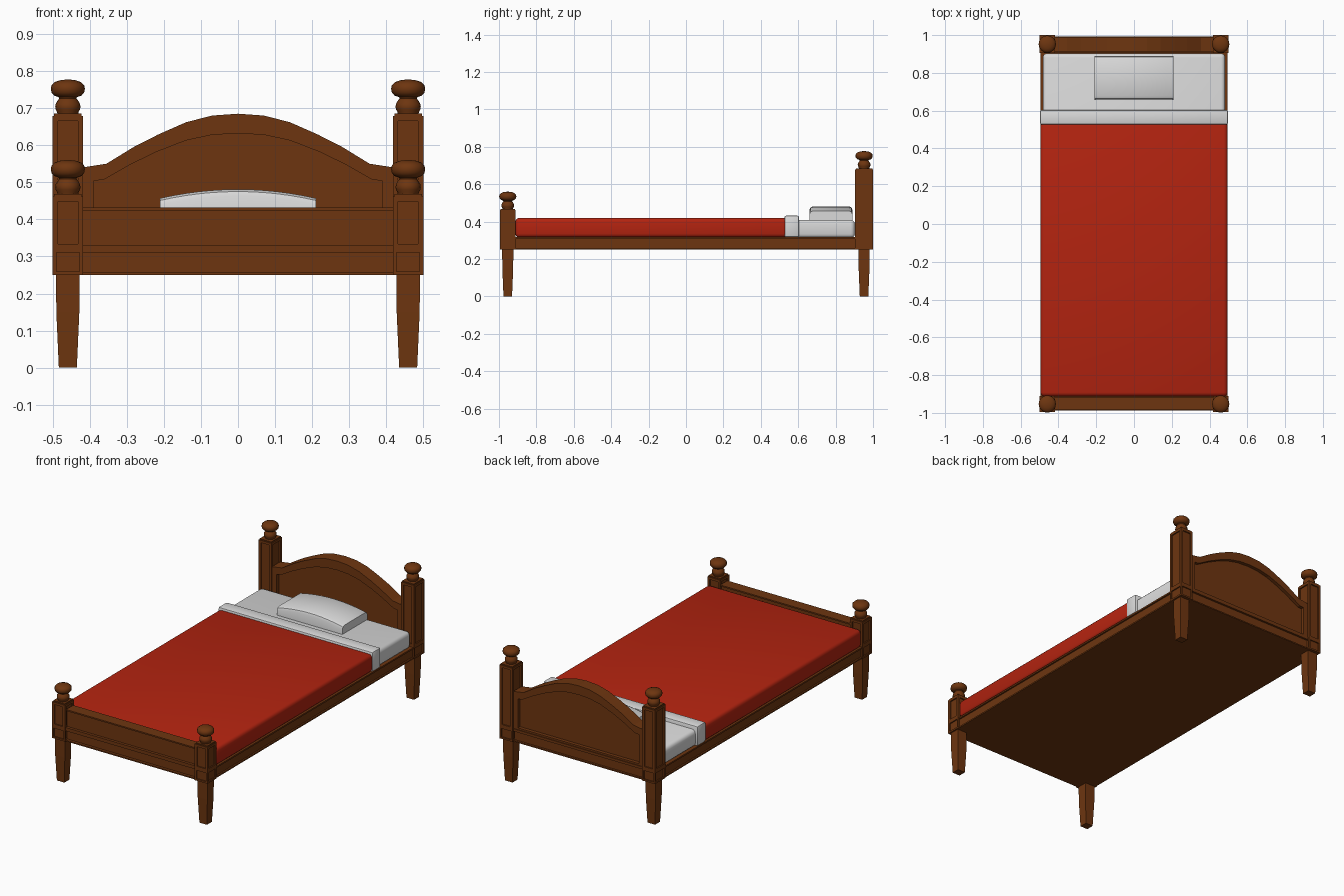
import bpy, bmesh, math
from mathutils import Vector

if "Cube" in bpy.data.objects:
    bpy.data.objects.remove(bpy.data.objects["Cube"])


def material(name, rgb):
    m = bpy.data.materials.new(name)
    m.diffuse_color = (*rgb, 1)
    m.use_nodes = True
    m.node_tree.nodes["Principled BSDF"].inputs["Base Color"].default_value = m.diffuse_color
    return m


WOOD = material("brown wood", (0.155, 0.036, 0.005))
RED = material("red blanket", (0.45, 0.017, 0.005))
WHITE = material("white linen", (0.70, 0.70, 0.70))


def finish(bm, name, mat, smooth=False):
    bmesh.ops.recalc_face_normals(bm, faces=bm.faces[:])
    me = bpy.data.meshes.new(name)
    bm.to_mesh(me)
    bm.free()
    me.materials.append(mat)
    if smooth:
        me.shade_smooth()
        me.set_sharp_from_angle(angle=math.radians(40))
    ob = bpy.data.objects.new(name, me)
    bpy.context.collection.objects.link(ob)
    return ob


def box_bm(x, y, z):
    bm = bmesh.new()
    bmesh.ops.create_cube(bm, size=1)
    for v in bm.verts:
        v.co = Vector([(r[0] + r[1]) / 2 + c * (r[1] - r[0]) for r, c in zip((x, y, z), v.co)])
    return bm


def box(name, x, y, z, mat=WOOD, bevel=0.0, seg=3):
    bm = box_bm(x, y, z)
    if bevel:
        bmesh.ops.bevel(bm, geom=bm.edges[:], offset=bevel, segments=seg,
                        profile=0.5, affect='EDGES')
    return finish(bm, name, mat, bevel > 0)


def panelled_block(name, x, y, z, inset, depth=0.007):
    # block with a sunk panel on its four upright sides
    bm = box_bm(x, y, z)
    bm.normal_update()
    sides = [f for f in bm.faces if abs(f.normal.z) < 0.5]
    bmesh.ops.inset_individual(bm, faces=sides, thickness=inset, depth=0)
    for f in sides:
        n = f.normal.copy()
        r = bmesh.ops.extrude_discrete_faces(bm, faces=[f])
        bmesh.ops.translate(bm, verts=r['faces'][0].verts[:], vec=-n * depth)
    return finish(bm, name, WOOD)


def lathe(name, cx, cy, z0, prof, n=16):
    bm = bmesh.new()
    rings = [[bm.verts.new((cx + r * math.cos(2 * math.pi * i / n),
                            cy + r * math.sin(2 * math.pi * i / n), z0 + z))
              for i in range(n)] for r, z in prof]
    for a, b in zip(rings, rings[1:]):
        for i in range(n):
            bm.faces.new((a[i], a[(i + 1) % n], b[(i + 1) % n], b[i]))
    bm.faces.new(rings[0])
    bm.faces.new(rings[-1])
    return finish(bm, name, WOOD, True)


FINIAL = [(.027, -.005), (.029, .006), (.033, .013), (.034, .02), (.033, .027), (.028, .036),
          (.023, .042), (.025, .046), (.037, .05), (.044, .058), (.046, .068),
          (.044, .078), (.036, .086), (.022, .091), (.006, .093)]


def post(tag, cx, cy, hy, top):
    x = (cx - .041, cx + .041)
    y = (cy - hy, cy + hy)
    # tapered leg
    bm = box_bm((cx - .032, cx + .032), (cy - .03, cy + .03), (0, .26))
    for v in bm.verts:
        if v.co.z < .1:
            v.co.x = cx + (v.co.x - cx) * .76
            v.co.y = cy + (v.co.y - cy) * .76
    bmesh.ops.bisect_plane(bm, geom=bm.verts[:] + bm.edges[:] + bm.faces[:],
                           plane_co=(0, 0, .15), plane_no=(0, 0, 1))
    for v in bm.verts:
        if .1 < v.co.z < .2:
            v.co.x = cx + math.copysign(.031, v.co.x - cx)
            v.co.y = cy + math.copysign(.029, v.co.y - cy)
    finish(bm, tag + "_leg", WOOD)
    # panelled blocks, cap and turned finial
    panelled_block(tag + "_post_base", x, y, (.25, .32), .014)
    panelled_block(tag + "_post", x, y, (.32, top - .005), .02)
    box(tag + "_post_cap", (cx - .037, cx + .037), (cy - hy + .004, cy + hy - .004),
        (top - .006, top + .001))
    lathe(tag + "_finial", cx, cy, top, FINIAL)


for s, side in ((-1, "left"), (1, "right")):
    post("head_" + side, s * .459, .952, .048, .684)
    post("foot_" + side, s * .459, -.953, .042, .467)
    # side rail with lips above and below a sunk face
    xs = lambda a, b: tuple(sorted((s * a, s * b)))
    box(side + "_rail", xs(.44, .487), (-.92, .92), (.25, .315))
    box(side + "_rail_top_lip", xs(.44, .496), (-.912, .905), (.308, .317))
    box(side + "_rail_bottom_lip", xs(.44, .496), (-.912, .905), (.25, .258))

# bed base
box("bed_base", (-.46, .46), (-.95, .95), (.25, .315))

# footboard: sunk panel with horizontal bars
X = (-.42, .42)
box("footboard_panel", X, (-.972, -.926), (.255, .425))
box("footboard_top_bar", X, (-.982, -.916), (.424, .432))
box("footboard_middle_bar", X, (-.988, -.912), (.31, .33))
box("footboard_bottom_bar", X, (-.988, -.912), (.25, .257))

# headboard lower rail
box("headboard_rail", X, (.92, .98), (.255, .32))
box("headboard_middle_bar", X, (.908, .992), (.31, .325))
box("headboard_bottom_bar", X, (.908, .992), (.25, .257))


# arched headboard: framed prism with sunk panel front and back
def arch(half, low):
    right = half[::-1]
    pts = [(-x, z) for x, z in half] + [(x, z) for x, z in right[1:]]
    return [(-half[0][0], low)] + pts + [(half[0][0], low)]


outer = arch([(.42, .54), (.355, .55), (.28, .596), (.215, .629), (.14, .662), (.07, .68), (0, .685)], .32)
inner = arch([(.39, .504), (.362, .507), (.29, .548), (.22, .582), (.14, .613), (.07, .628), (0, .632)], .335)
bm = bmesh.new()


def loop(pts, y):
    return [bm.verts.new((x, y, z)) for x, z in pts]


def bridge(a, b):
    n = len(a)
    for i in range(n):
        bm.faces.new((a[i], a[(i + 1) % n], b[(i + 1) % n], b[i]))


loops = [loop(inner, .932), loop(inner, .912), loop(outer, .912),
         loop(outer, .988), loop(inner, .988), loop(inner, .968)]
for a, b in zip(loops, loops[1:]):
    bridge(a, b)
bm.faces.new(loops[0])
bm.faces.new(loops[-1])
finish(bm, "headboard", WOOD)

# bedding
box("mattress", (-.483, .483), (-.89, .903), (.312, .41), WHITE, .022)
box("blanket", (-.495, .495), (-.912, .54), (.316, .42), RED, .02)
box("sheet_fold", (-.497, .497), (.527, .604), (.318, .432), WHITE, .008, 2)

# pillow: top bowed along its width
bm = bmesh.new()
N = 12
rows = []
for i in range(N + 1):
    x = -.21 + .42 * i / N
    t = .457 + .024 * (1 - (x / .21) ** 2)
    prof = [(.66, .4), (.66, t - .018), (.665, t - .006), (.677, t),
            (.873, t), (.885, t - .006), (.89, t - .018), (.89, .4)]
    rows.append([bm.verts.new((x, y, z)) for y, z in prof])
for a, b in zip(rows, rows[1:]):
    bridge(a, b)
bm.faces.new(rows[0])
bm.faces.new(rows[-1])
finish(bm, "pillow", WHITE, True)
